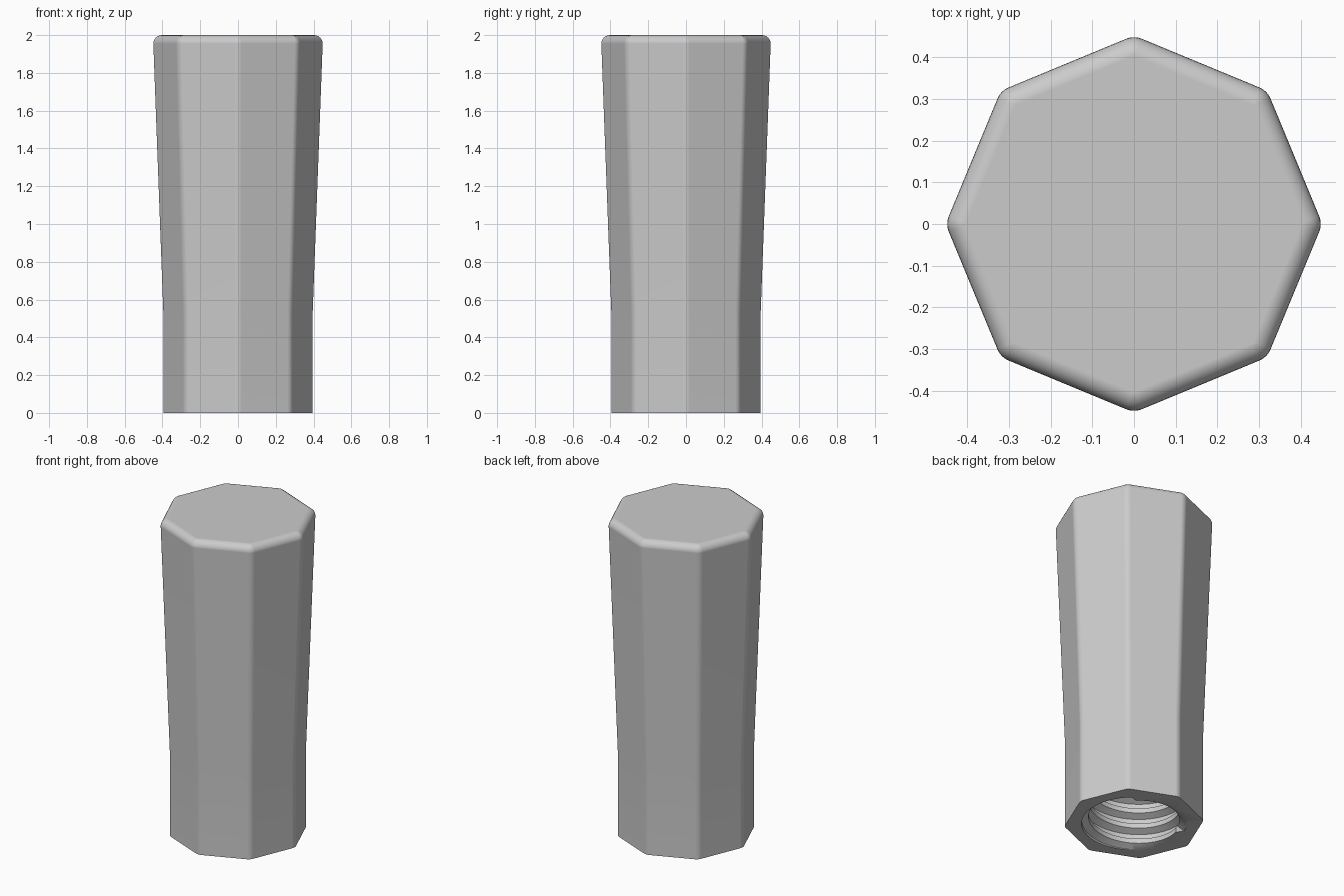
import bpy, bmesh
from math import sin, cos, pi, radians

if "Cube" in bpy.data.objects:
    bpy.data.objects.remove(bpy.data.objects["Cube"])

SIDES, ARC = 8, 9
COUNT = SIDES * ARC
CORNER, FILLET = 0.05, 0.045
LOW, HIGH, WAIST, TOP = 0.369, 0.418, 0.53, 2.0
MAJOR, MINOR, PITCH, DEPTH = 0.30, 0.26, 0.1, 1.0

bm = bmesh.new()


def octagon(apothem, corner, z):
    """Rounded octagon ring with its corners on the axes."""
    centre = (apothem - corner) / cos(pi / SIDES)
    ring = []
    for k in range(SIDES):
        a = 2 * pi * k / SIDES
        for j in range(ARC):
            b = a + (j / (ARC - 1) - 0.5) * 2 * pi / SIDES
            ring.append(bm.verts.new((centre * cos(a) + corner * cos(b),
                                      centre * sin(a) + corner * sin(b), z)))
    return ring


def skin(a, b, closed=True):
    n = len(a)
    for i in range(n if closed else n - 1):
        j = (i + 1) % n
        bm.faces.new((a[i], a[j], b[j], b[i]))


# Outer body: straight collar, flared grip, rounded top edge
rings = [octagon(LOW, CORNER, 0), octagon(LOW, CORNER, WAIST)]
for s in range(7):
    t = s / 6 * pi / 2
    inset = FILLET * (1 - cos(t))
    rings.append(octagon(HIGH - inset, CORNER - inset, TOP - FILLET + FILLET * sin(t)))
for a, b in zip(rings, rings[1:]):
    skin(a, b)
bm.faces.new(rings[-1])

# Threaded bore: helical rows clamped to the mouth and the end of the hole
thread = [(0.0, MAJOR), (0.3, MAJOR), (0.5, MINOR), (0.8, MINOR)]
rows = []
for turn in range(-2, int(DEPTH / PITCH) + 2):
    for phase, radius in thread:
        row = []
        for i in range(COUNT + 1):
            z = (turn + phase + i / COUNT) * PITCH
            r = MAJOR if z <= 0 else MINOR if z >= DEPTH else radius
            a = 2 * pi * (i % COUNT) / COUNT - pi / SIDES
            row.append(bm.verts.new((r * cos(a), r * sin(a), min(max(z, 0), DEPTH))))
        rows.append(row)
for a, b in zip(rows, rows[1:]):
    skin(a, b, closed=False)
bm.faces.new(rows[-1][:-1])

# Flat rim around the mouth
skin(rings[0], rows[0][:-1])

bmesh.ops.remove_doubles(bm, verts=bm.verts, dist=0.0002)
bmesh.ops.dissolve_degenerate(bm, edges=bm.edges, dist=0.0001)
bmesh.ops.recalc_face_normals(bm, faces=bm.faces)
mesh = bpy.data.meshes.new("threaded_grip")
bm.to_mesh(mesh)
bm.free()
grip = bpy.data.objects.new("threaded_grip", mesh)
bpy.context.collection.objects.link(grip)

# Plain grey finish
grey = bpy.data.materials.new("plain_grey")
grey.use_nodes = True
colour = (0.6, 0.6, 0.6, 1)
grey.diffuse_color = colour
grey.node_tree.nodes["Principled BSDF"].inputs["Base Color"].default_value = colour
mesh.materials.append(grey)

# Smooth corners, flat sides
bpy.context.view_layer.objects.active = grip
grip.select_set(True)
bpy.ops.object.shade_smooth_by_angle(angle=radians(30))
weighted = grip.modifiers.new("flat_side_normals", "WEIGHTED_NORMAL")
weighted.keep_sharp = True
